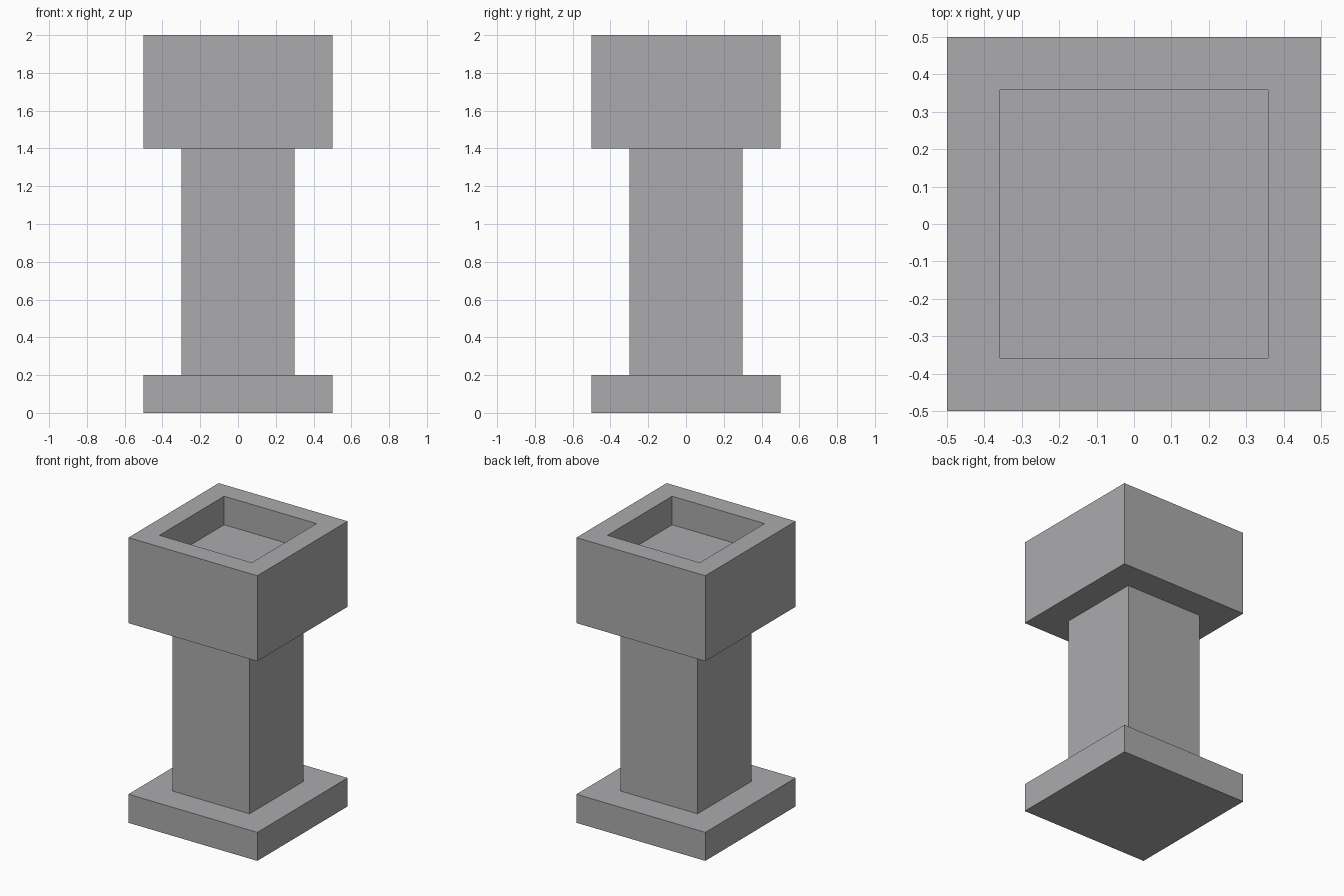
import bpy, bmesh
from mathutils import Matrix

if "Cube" in bpy.data.objects:
    bpy.data.objects.remove(bpy.data.objects["Cube"])

stone = bpy.data.materials.new("grey_stone")
stone.diffuse_color = (0.41, 0.41, 0.42, 1)
stone.use_nodes = True
stone.node_tree.nodes["Principled BSDF"].inputs["Base Color"].default_value = stone.diffuse_color


def block(name, width, z0, z1, rim=0, depth=0):
    """Square block from z0 to z1, optionally with a recess in its top."""
    bm = bmesh.new()
    size = Matrix.Diagonal((width, width, z1 - z0, 1))
    bmesh.ops.create_cube(bm, size=1, matrix=Matrix.Translation((0, 0, (z0 + z1) / 2)) @ size)
    if rim:
        bm.normal_update()
        top = max(bm.faces, key=lambda f: f.calc_center_median().z)
        bmesh.ops.inset_region(bm, faces=[top], thickness=rim)
        # second inset leaves vertical walls once its floor is lowered
        floor = bmesh.ops.extrude_discrete_faces(bm, faces=[top])["faces"][0]
        bmesh.ops.translate(bm, verts=floor.verts, vec=(0, 0, -depth))
        bmesh.ops.recalc_face_normals(bm, faces=bm.faces)
    mesh = bpy.data.meshes.new(name)
    bm.to_mesh(mesh)
    bm.free()
    mesh.materials.append(stone)
    obj = bpy.data.objects.new(name, mesh)
    bpy.context.collection.objects.link(obj)
    return obj


# Foot slab, square shaft, and hollowed head
block("base", 1.0, 0.0, 0.2)
block("shaft", 0.6, 0.2, 1.4)
block("head", 1.0, 1.4, 2.0, rim=0.2, depth=0.2)
